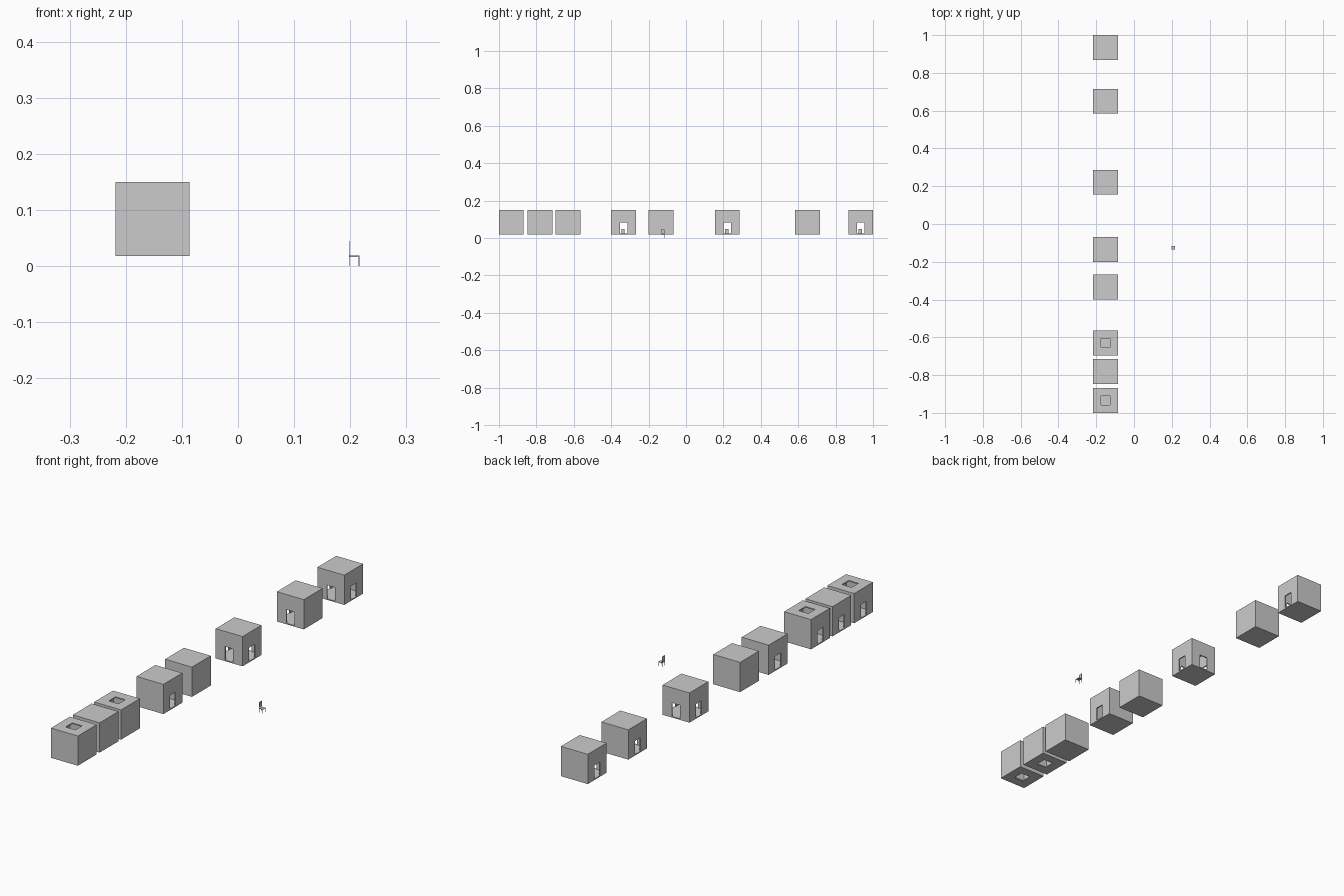
import bpy
from mathutils import Vector

if "Cube" in bpy.data.objects:
    bpy.data.objects.remove(bpy.data.objects["Cube"])

SIZE = 0.132       # room edge length
WALL = 0.005       # wall thickness
BASE = 0.018       # underside of the rooms
ROOM_X = -0.152
DOOR_W, DOOR_H = 0.04, 0.06
HATCH = 0.048


def box(name, centre, size):
    bpy.ops.mesh.primitive_cube_add(size=1, location=centre)
    ob = bpy.context.object
    ob.name = name
    ob.scale = size
    bpy.ops.object.transform_apply(location=False, rotation=False, scale=True)
    return ob


def cut(target, cutter):
    mod = target.modifiers.new("cut", 'BOOLEAN')
    mod.operation = 'DIFFERENCE'
    mod.solver = 'EXACT'
    mod.object = cutter
    bpy.ops.object.select_all(action='DESELECT')
    target.select_set(True)
    bpy.context.view_layer.objects.active = target
    bpy.ops.object.modifier_apply(modifier=mod.name)
    bpy.data.objects.remove(cutter, do_unlink=True)


DIRS = {
    'E': Vector((1, 0, 0)), 'W': Vector((-1, 0, 0)),
    'N': Vector((0, 1, 0)), 'S': Vector((0, -1, 0)),
    'U': Vector((0, 0, 1)), 'D': Vector((0, 0, -1)),
}


def room(name, y, openings):
    mid = Vector((ROOM_X, y, BASE + SIZE / 2))
    shell = box(name, mid, (SIZE,) * 3)
    # hollow interior
    cut(shell, box("cavity_cutter", mid, (SIZE - 2 * WALL,) * 3))
    depth = WALL * 4
    for key in openings:
        d = DIRS[key]
        c = mid + d * (SIZE / 2)
        if key in 'UD':
            size = (HATCH, HATCH, depth)
        else:
            c.z = BASE + WALL + DOOR_H / 2
            size = (depth, DOOR_W, DOOR_H) if key in 'EW' else (DOOR_W, depth, DOOR_H)
        cut(shell, box("opening_cutter", c, size))


# Rooms in a row, each with its doorways and hatches
room("up_down_room", -0.934, "WUD")
room("down_room", -0.781, "WD")
room("up_room", -0.631, "WU")
room("corridor_room", -0.334, "EW")
room("dead_end_room", -0.134, "S")
room("crossing_room", 0.221, "NESW")
room("corner_room", 0.65, "SW")
room("junction_room", 0.934, "SWE")

# Landing between the two hatches
box("landing", (ROOM_X, -0.934, BASE + SIZE / 2), (0.05, 0.05, 0.003))

# Small blocks seen through the open doorways
for y in (-0.334, 0.221, 0.934):
    box("floor_block", (ROOM_X, y - 0.003, BASE + WALL + 0.013), (0.018, 0.018, 0.026))

# Chair
CX, CY, W, LEG = 0.207, -0.125, 0.019, 0.0016
box("seat", (CX, CY, 0.0175), (W, W, 0.002))
for sx in (-1, 1):
    for sy in (-1, 1):
        box("leg", (CX + sx * (W - LEG) / 2, CY + sy * (W - LEG) / 2, 0.00825),
            (LEG, LEG, 0.0165))
for sy in (-1, 1):
    box("back_post", (CX - (W - LEG) / 2, CY + sy * (W - LEG) / 2, 0.0315),
        (LEG, LEG, 0.027))
box("backrest", (CX - (W - LEG) / 2, CY, 0.034), (LEG, W - 2 * LEG, 0.022))
